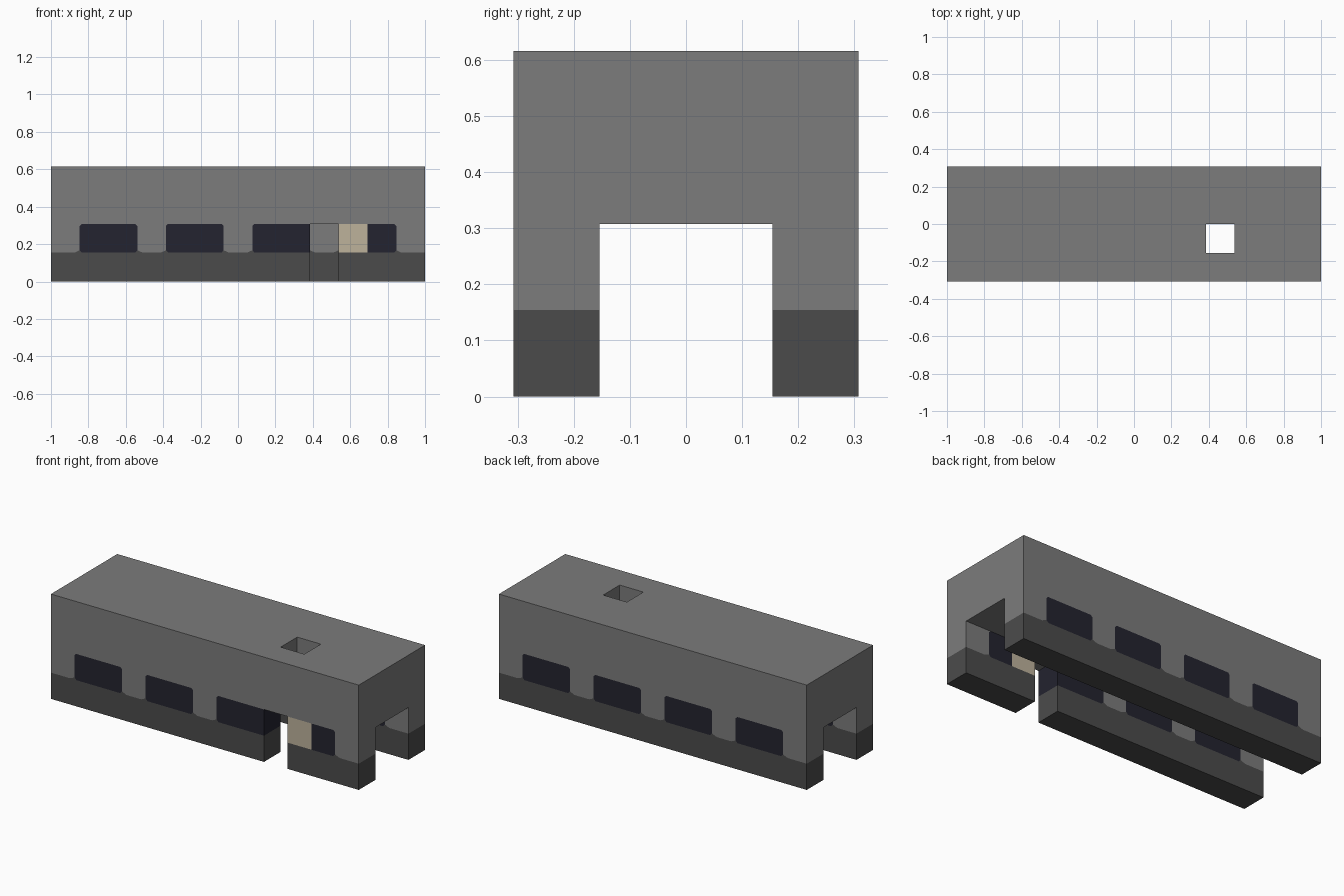
import bpy
import bmesh
from mathutils import Vector

cube = bpy.data.objects.get("Cube")
if cube:
    bpy.data.objects.remove(cube, do_unlink=True)

# Module grid: 13 long, 4 deep, 4 high
SIZE = (13, 4, 4)
U = 2 / 13
GREY, DARK, GLASS, DOOR = range(4)


def make_material(name, color):
    mat = bpy.data.materials.new(name)
    mat.use_nodes = True
    mat.diffuse_color = (*color, 1)
    bsdf = mat.node_tree.nodes["Principled BSDF"]
    bsdf.inputs["Base Color"].default_value = (*color, 1)
    bsdf.inputs["Roughness"].default_value = 0.9
    return mat


materials = [
    make_material("wall grey", (0.2, 0.2, 0.2)),
    make_material("base dark grey", (0.071, 0.071, 0.071)),
    make_material("window navy", (0.017, 0.017, 0.029)),
    make_material("door beige", (0.51, 0.445, 0.33)),
]


def solid(c):
    """True where the building fills the module c."""
    i, j, k = c
    if any(n < 0 or n >= s for n, s in zip(c, SIZE)):
        return False
    if k >= 2:
        return (i, j) != (9, 1)              # roof shaft
    return j == 3 or (j == 0 and i != 9)     # walls, with a front doorway


def color_of(c):
    i, j, k = c
    if k == 0:
        return DARK
    if k == 1 and i % 3:
        return DOOR if (i, j) == (10, 0) else GLASS
    return GREY


def place(p):
    return Vector((p[0] - SIZE[0] / 2, p[1] - SIZE[1] / 2, p[2])) * U


def cut_corner(bm, faces, corner, d, e, w, h, color):
    """Slice one corner off a wall panel and recolour it."""
    normal = Vector((d / w, 0, e / h)).normalized()
    point = corner - Vector((d * w, 0, 0))
    geom = set(faces)
    for f in faces:
        geom.update(f.edges, f.verts)
    out = bmesh.ops.bisect_plane(bm, geom=list(geom), dist=1e-5,
                                 plane_co=point, plane_no=normal)
    faces = [g for g in out["geom"] if isinstance(g, bmesh.types.BMFace)]
    for f in faces:
        if normal.dot(f.calc_center_median() - point) > 1e-5:
            f.material_index = color
    return faces


def build_part(name, belongs):
    bm = bmesh.new()
    panels = []
    cells = [(i, j, k) for i in range(SIZE[0]) for j in range(SIZE[1])
             for k in range(SIZE[2])]
    # Exposed faces of every filled module
    for c in cells:
        if not (belongs(c) and solid(c)):
            continue
        for axis in range(3):
            for side in (0, 1):
                step = list(c)
                step[axis] += 2 * side - 1
                if solid(step):
                    continue
                loop = []
                for a, b in ((0, 0), (1, 0), (1, 1), (0, 1)):
                    p = list(c)
                    p[axis] += side
                    p[(axis + 1) % 3] += a
                    p[(axis + 2) % 3] += b
                    loop.append(bm.verts.new(place(p)))
                face = bm.faces.new(loop if side else loop[::-1])
                face.material_index = color_of(c)
                if axis == 1 and c[2] == 1:
                    panels.append((face, c, side))
    bmesh.ops.remove_doubles(bm, verts=bm.verts[:], dist=1e-4)

    # Softened window corners and the lifted edge of the base band
    for face, (i, j, k), side in panels:
        faces = [face]
        for d in (-1, 1):
            if not solid((i + d, j, k)):
                continue
            x = i + (d > 0)
            low, high = place((x, j + side, 1)), place((x, j + side, 2))
            if i % 3 == 0:
                faces = cut_corner(bm, faces, low, d, -1, 0.03, 0.013, DARK)
            elif (i + d) % 3 == 0:
                faces = cut_corner(bm, faces, low, d, -1, 0.012, 0.013, DARK)
                faces = cut_corner(bm, faces, high, d, 1, 0.01, 0.01, GREY)

    # Merge flat neighbours of one colour
    bmesh.ops.dissolve_limit(bm, angle_limit=0.01, verts=bm.verts[:],
                             edges=bm.edges[:], delimit={'MATERIAL'})
    mesh = bpy.data.meshes.new(name)
    bm.to_mesh(mesh)
    bm.free()
    for mat in materials:
        mesh.materials.append(mat)
    bpy.context.collection.objects.link(bpy.data.objects.new(name, mesh))


build_part("upper_block", lambda c: c[2] >= 2)
build_part("front_wall", lambda c: c[2] < 2 and c[1] == 0)
build_part("back_wall", lambda c: c[2] < 2 and c[1] == 3)
